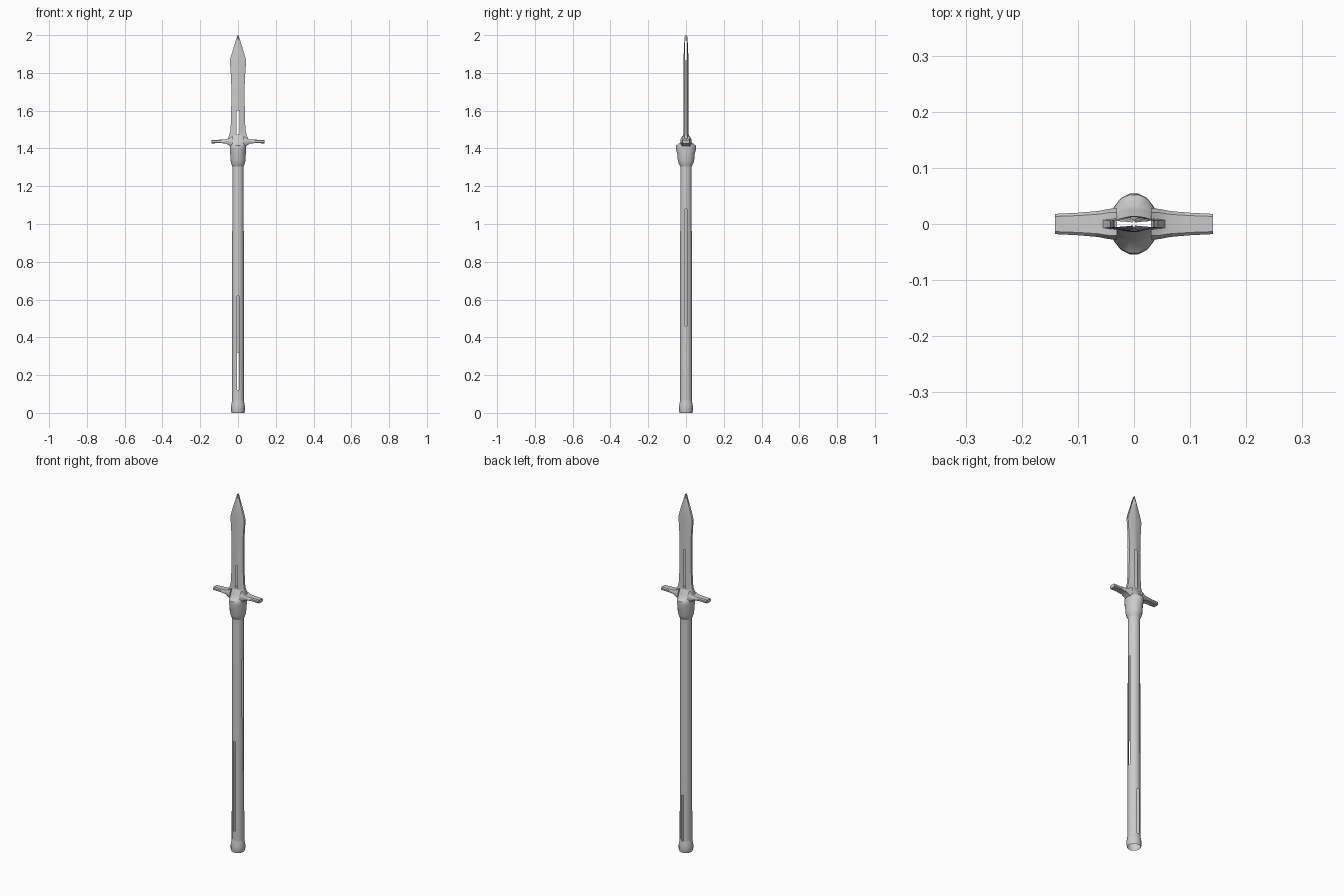
import bpy, bmesh
from math import cos, sin, pi

if "Cube" in bpy.data.objects:
    bpy.data.objects.remove(bpy.data.objects["Cube"])


def loft(name, rings, skip=lambda k, z: False, caps=False, smooth=40):
    """Skin equal-length point rings; skip(side, mid_height) leaves a gap."""
    bm = bmesh.new()
    vr = [[bm.verts.new(p) for p in r] for r in rings]
    n = len(vr[0])
    for a, b in zip(vr, vr[1:]):
        for k in range(n):
            j = (k + 1) % n
            if not skip(k, (a[k].co.z + b[k].co.z) / 2):
                bm.faces.new((a[k], a[j], b[j], b[k]))
    if caps:
        bm.faces.new(vr[0][::-1])
        bm.faces.new(vr[-1])
    bmesh.ops.recalc_face_normals(bm, faces=bm.faces)
    me = bpy.data.meshes.new(name)
    bm.to_mesh(me)
    bm.free()
    ob = bpy.data.objects.new(name, me)
    bpy.context.collection.objects.link(ob)
    bpy.ops.object.select_all(action='DESELECT')
    ob.select_set(True)
    bpy.context.view_layer.objects.active = ob
    bpy.ops.object.shade_smooth_by_angle(angle=smooth * pi / 180)
    return ob


N = 16


def ring(z, rx, ry):
    # half-step offset puts a face (not a corner) on each axis
    return [(rx * cos((k + .5) * 2 * pi / N), ry * sin((k + .5) * 2 * pi / N), z)
            for k in range(N)]


# Hollow shaft with narrow slits: right, back, front
slits = {15: (0.46, 1.08), 3: (0.06, 0.32), 11: (0.12, 0.62)}
levels = [0.05, 0.06, 0.12, 0.32, 0.46, 0.62, 1.08, 1.33]
loft("shaft", [ring(z, 0.032 - 0.001 * z, 0.032 - 0.001 * z) for z in levels],
     lambda k, z: k in slits and slits[k][0] < z < slits[k][1])

# Open butt ferrule at the foot
loft("butt_ferrule", [ring(z, r, r) for z, r in
     [(0.0, .034), (0.01, .037), (0.035, .037), (0.052, .034), (0.065, .032)]])

# Bulged socket, deeper front to back than it is wide
loft("socket", [ring(*s) for s in
     [(1.305, .031, .031), (1.318, .036, .038), (1.335, .040, .044),
      (1.37, .042, .047), (1.40, .043, .055), (1.415, .043, .053),
      (1.43, .046, .032), (1.445, .047, .026), (1.46, .042, .018),
      (1.475, .038, .012)]])


# Guard arms, mirrored left and right
def bar(x, y, z0, z1):
    c = (z1 - z0) * 0.25
    return [(x, -y, z0 + c), (x, -y * .75, z0), (x, y * .75, z0), (x, y, z0 + c),
            (x, y, z1 - c), (x, y * .75, z1), (x, -y * .75, z1), (x, -y, z1 - c)]


for side, label in ((-1, "left"), (1, "right")):
    loft("guard_arm_" + label, [bar(side * x, y, a, b) for x, y, a, b in
         [(.030, .028, 1.405, 1.465), (.045, .027, 1.415, 1.455),
          (.065, .023, 1.427, 1.448), (.10, .020, 1.428, 1.446),
          (.141, .018, 1.427, 1.446)]], caps=True)


# Hollow blade: flat narrow edges, slotted raised middle, edges open at the tip
def section(z, w, t):
    e, m = t * .45, min(.007, w * .3)
    return [(w, -e, z), (w, e, z), (m, t, z), (-m, t, z),
            (-w, e, z), (-w, -e, z), (-m, -t, z), (m, -t, z)]


def blade_gap(k, z):
    return ((k == 2 and 1.46 < z < 1.69) or (k == 6 and 1.46 < z < 1.60)
            or (k in (0, 4) and z > 1.87))


loft("blade", [section(*s) for s in
     [(1.44, .062, .016), (1.46, .050, .015), (1.49, .041, .014),
      (1.53, .038, .014), (1.60, .036, .014), (1.69, .035, .014),
      (1.76, .036, .014), (1.82, .040, .013), (1.865, .043, .013),
      (1.90, .034, .012), (1.95, .018, .010), (1.98, .009, .008), (2.0, .002, .006)]],
     blade_gap, smooth=20)
